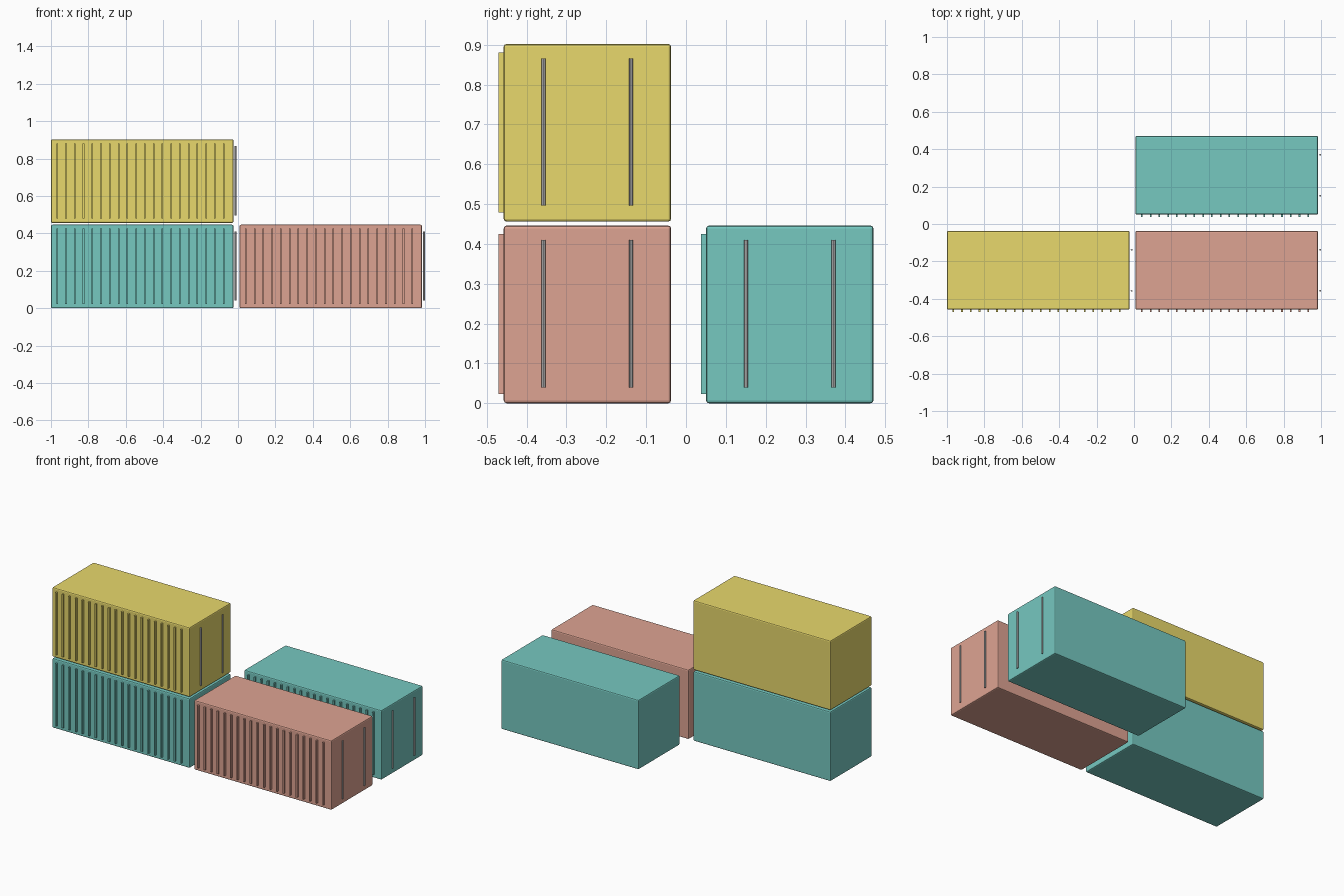
import bpy, bmesh
from mathutils import Matrix, Vector

if "Cube" in bpy.data.objects:
    bpy.data.objects.remove(bpy.data.objects["Cube"])

L, W, H = 0.976, 0.42, 0.446   # container shell size


def material(name, rgb):
    m = bpy.data.materials.new(name)
    m.diffuse_color = (*rgb, 1)
    m.use_nodes = True
    m.node_tree.nodes["Principled BSDF"].inputs["Base Color"].default_value = m.diffuse_color
    return m


def add_object(name, bm, loc, mat=None):
    me = bpy.data.meshes.new(name)
    bm.to_mesh(me)
    bm.free()
    ob = bpy.data.objects.new(name, me)
    ob.location = loc
    bpy.context.collection.objects.link(ob)
    if mat:
        me.materials.append(mat)
    return ob


def box(bm, center, size):
    bmesh.ops.create_cube(bm, size=1, matrix=Matrix.Translation(center) @ Matrix.Diagonal((*size, 1)))


def container(name, x0, yc, z0, mat):
    loc = Vector((x0 + L / 2, yc, z0))
    # shell with softened edges
    bm = bmesh.new()
    box(bm, (0, 0, H / 2), (L, W, H))
    shell = add_object(name + "_shell", bm, loc, mat)
    bev = shell.modifiers.new("edge_bevel", "BEVEL")
    bev.width, bev.segments = 0.007, 2
    # vertical ribs on the front side
    bm = bmesh.new()
    for i in range(20):
        box(bm, (-L / 2 + 0.034 + i * 0.0468, -W / 2 - 0.004, 0.224), (0.009, 0.018, 0.402))
    add_object(name + "_ribs", bm, loc, mat)
    # two locking rods on the door end
    bm = bmesh.new()
    for y in (-0.11, 0.11):
        bmesh.ops.create_cone(bm, cap_ends=True, segments=8, radius1=0.005, radius2=0.005, depth=0.37,
                              matrix=Matrix.Translation((L / 2 + 0.011, y, 0.225)))
    add_object(name + "_lock_rods", bm, loc)


teal = material("teal_paint", (0.18, 0.58, 0.53))
yellow = material("yellow_paint", (0.81, 0.69, 0.15))
red = material("red_paint", (0.73, 0.37, 0.29))

container("lower_left_container", -1.0, -0.2475, 0, teal)
container("upper_left_container", -1.0, -0.2475, 0.456, yellow)
container("front_right_container", 0.008, -0.2475, 0, red)
container("back_right_container", 0.008, 0.2605, 0, teal)
